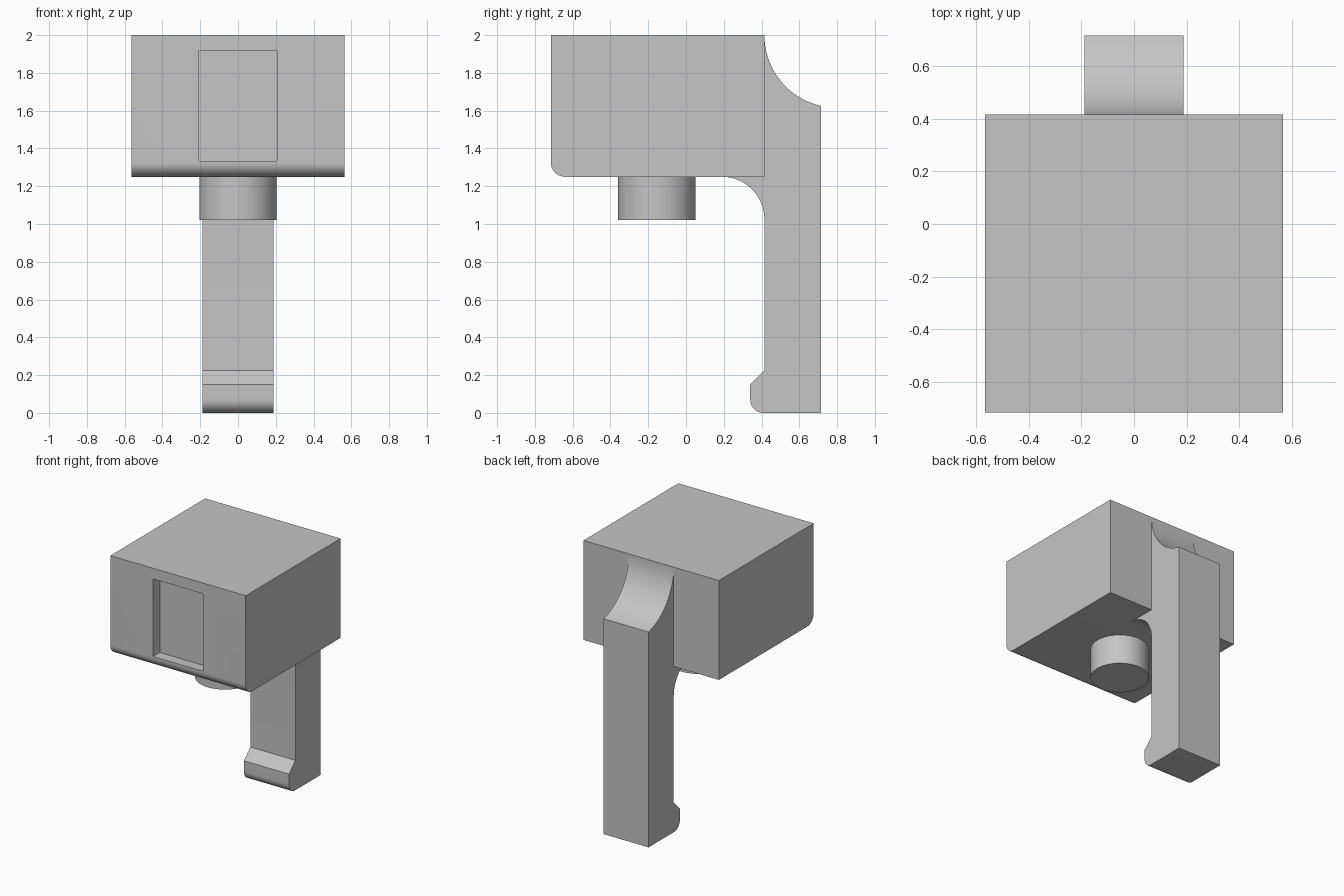
import bpy, bmesh
from math import sin, cos, radians, atan2, degrees
from mathutils import Matrix

cube = bpy.data.objects.get("Cube")
if cube:
    bpy.data.objects.remove(cube, do_unlink=True)

grey = bpy.data.materials.new("plain grey")
grey.use_nodes = True
grey.diffuse_color = (0.56, 0.56, 0.56, 1)
grey.node_tree.nodes["Principled BSDF"].inputs["Base Color"].default_value = grey.diffuse_color


def arc(cy, cz, r, start, end, steps=16):
    """Points on a circular arc in the side plane, angles in degrees."""
    angles = [radians(start + (end - start) * i / steps) for i in range(steps + 1)]
    return [(cy + r * cos(a), cz + r * sin(a)) for a in angles]


def finish(name, bm):
    bmesh.ops.recalc_face_normals(bm, faces=bm.faces)
    mesh = bpy.data.meshes.new(name)
    bm.to_mesh(mesh)
    bm.free()
    mesh.materials.append(grey)
    obj = bpy.data.objects.new(name, mesh)
    bpy.context.collection.objects.link(obj)
    return obj


def extrude_profile(name, points, half_width):
    """Side profile (y, z) extruded evenly to both sides of x = 0."""
    bm = bmesh.new()
    face = bm.faces.new([bm.verts.new((-half_width, y, z)) for y, z in points])
    new = bmesh.ops.extrude_face_region(bm, geom=[face])["geom"]
    verts = [v for v in new if isinstance(v, bmesh.types.BMVert)]
    bmesh.ops.translate(bm, verts=verts, vec=(2 * half_width, 0, 0))
    return finish(name, bm)


def smooth(obj):
    bpy.ops.object.select_all(action="DESELECT")
    obj.select_set(True)
    bpy.context.view_layer.objects.active = obj
    bpy.ops.object.shade_smooth_by_angle(angle=radians(25))


FRONT, WALL, BACK = -0.715, 0.415, 0.715
UNDER, TOP = 1.25, 2.0

# Block with a rounded lower front edge
edge = 0.075
block = extrude_profile(
    "main_block",
    arc(FRONT + edge, UNDER + edge, edge, 180, 270) + [(WALL, UNDER), (WALL, TOP), (FRONT, TOP)],
    0.565)

# Shallow window pocket in the front, with slightly eased corners
bm = bmesh.new()
bmesh.ops.create_cube(bm, size=1, matrix=Matrix.Translation((0, FRONT, 1.627))
                      @ Matrix.Diagonal((0.416, 0.16, 0.585, 1)))
corners = [e for e in bm.edges if abs(e.verts[0].co.y - e.verts[1].co.y) > 0.1]
bmesh.ops.bevel(bm, geom=corners, offset=0.006, segments=2, profile=0.5, affect="EDGES")
cutter = finish("pocket_cutter", bm)
cutter.hide_render = True
cut = block.modifiers.new("pocket", "BOOLEAN")
cut.operation, cut.solver, cut.object = "DIFFERENCE", "EXACT", cutter
bpy.context.view_layer.objects.active = block
bpy.ops.object.modifier_apply(modifier=cut.name)
bpy.data.objects.remove(cutter, do_unlink=True)

# Clip arm: hooked foot, fillet under the block, scooped top
scoop = 0.384
scoop_end = 360 + degrees(atan2(1.625 - TOP, BACK - WALL - scoop))
fillet, toe = 0.225, 0.07
arm = extrude_profile(
    "clip_arm",
    [(BACK, 0)]
    + arc(0.34 + toe, toe, toe, 270, 180, 10)
    + [(0.34, 0.15), (WALL, 0.225)]
    + arc(WALL - fillet, UNDER - fillet, fillet, 0, 90)
    + [(WALL, UNDER)]
    + arc(WALL + scoop, TOP, scoop, 180, scoop_end, 20),
    0.188)

# Round peg under the block
bm = bmesh.new()
bmesh.ops.create_cone(bm, cap_ends=True, segments=64, radius1=0.205, radius2=0.205,
                      depth=0.23, matrix=Matrix.Translation((0, -0.155, 1.137)))
peg = finish("round_peg", bm)

for part in (block, arm, peg):
    smooth(part)
